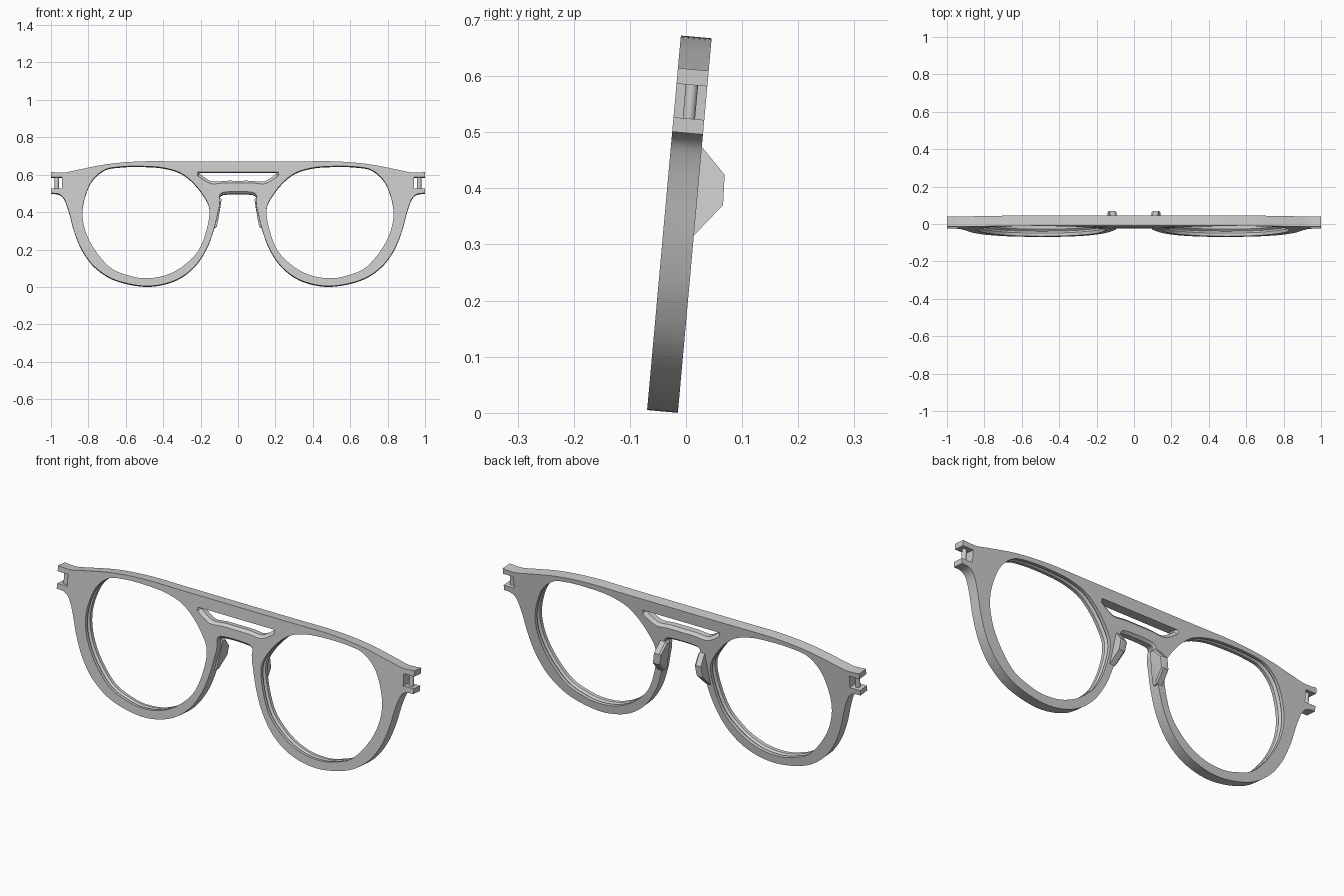
import bpy, bmesh, math
from mathutils import Matrix

if "Cube" in bpy.data.objects:
    bpy.data.objects.remove(bpy.data.objects["Cube"])

T = 0.055  # frame thickness
TILT = Matrix.Translation((0, -0.07, -0.003)) @ Matrix.Rotation(math.radians(-5.15), 4, 'X')


def smooth(pts, closed=False, n=6):
    """Catmull-Rom curve through 2D points."""
    out, m = [], len(pts)
    get = (lambda i: pts[i % m]) if closed else (lambda i: pts[max(0, min(m - 1, i))])
    for i in range(m if closed else m - 1):
        a, b, c, d = (get(i + k) for k in (-1, 0, 1, 2))
        for s in range(n):
            t = s / n
            out.append(tuple(0.5 * (2 * b[k] + (c[k] - a[k]) * t
                       + (2 * a[k] - 5 * b[k] + 4 * c[k] - d[k]) * t * t
                       + (3 * b[k] - a[k] - 3 * c[k] + d[k]) * t ** 3) for k in (0, 1)))
    return out if closed else out + [pts[-1]]


def loft(name, rings):
    """Capped solid through rings of 3D points."""
    bm = bmesh.new()
    vr = [[bm.verts.new(p) for p in r] for r in rings]
    n = len(vr[0])
    for a, b in zip(vr, vr[1:]):
        for i in range(n):
            j = (i + 1) % n
            bm.faces.new((a[i], a[j], b[j], b[i]))
    bm.faces.new(vr[0])
    bm.faces.new(vr[-1])
    bmesh.ops.recalc_face_normals(bm, faces=bm.faces[:])
    me = bpy.data.meshes.new(name)
    bm.to_mesh(me)
    bm.free()
    ob = bpy.data.objects.new(name, me)
    bpy.context.collection.objects.link(ob)
    return ob


def at(pts, y):
    return [(x, y, z) for x, z in pts]


def activate(ob):
    bpy.ops.object.select_all(action='DESELECT')
    ob.select_set(True)
    bpy.context.view_layer.objects.active = ob


def finish(ob):
    ob.matrix_world = TILT @ ob.matrix_world
    activate(ob)
    bpy.ops.object.shade_smooth_by_angle(angle=math.radians(30))


# Outer silhouette, right half
brow = [(0, .677), (.3, .677), (.52, .677), (.7, .662), (.86, .631), (.93, .617), (1, .62)]
rim = [(1, .506), (.965, .504), (.938, .488), (.92, .455), (.902, .4), (.875, .3), (.833, .2),
       (.765, .11), (.655, .04), (.49, .008), (.345, .035), (.24, .105), (.17, .205), (.13, .31),
       (.108, .4), (.097, .45), (.1, .48), (.083, .498), (.04, .503), (0, .504)]
half = smooth(brow) + smooth(rim)
outline = half + [(-x, z) for x, z in half[-2:0:-1]]
arch = [(x, z + .012) if abs(x) < .115 and .44 < z < .52 else (x, z) for x, z in outline]
frame = loft("frame_front", [at(arch, 0), at(outline, .012), at(outline, T - .012), at(arch, T)])

# Lens openings with an inner groove, and temple hinge notches
lens = smooth([(.152, .40), (.192, .505), (.285, .602), (.39, .641), (.51, .651), (.63, .648),
               (.72, .628), (.794, .55), (.832, .40), (.794, .25), (.69, .113), (.58, .063),
               (.49, .05), (.39, .065), (.29, .118), (.2, .22)], True)
groove = [(.49 + (x - .49) * 1.028, .355 + (z - .355) * 1.028) for x, z in lens]
notch = [(.942, .532), (1.1, .532), (1.1, .592), (.942, .592)]
cutters = []
for s in (1, -1):
    m = lambda pts, y: [(x * s, y, z) for x, z in pts]
    cutters.append(loft("lens_cutter", [m(lens, -.02), m(lens, .017), m(groove, .0275),
                                        m(lens, .038), m(lens, .08)]))
    cutters.append(loft("notch_cutter", [m(notch, -.02), m(notch, .08)]))

# Slot between brow bar and bridge, flared to round the bridge
slot_half = smooth([(0, .574), (.07, .574), (.13, .569), (.165, .583), (.205, .612)], n=4) + [(.205, .619)]
slot = [(-x, z) for x, z in slot_half[:0:-1]] + slot_half
flare = [(x * 1.05, z - .013 if z < .615 else z) for x, z in slot]
cutters.append(loft("slot_cutter", [at(flare, -.01), at(flare, 0), at(slot, .014),
                                    at(slot, T - .014), at(flare, T), at(flare, T + .01)]))

for c in cutters:
    mod = frame.modifiers.new("cut", 'BOOLEAN')
    mod.operation, mod.solver, mod.object = 'DIFFERENCE', 'EXACT', c
    activate(frame)
    bpy.ops.object.modifier_apply(modifier=mod.name)
for c in cutters:
    bpy.data.objects.remove(c)
finish(frame)

# Nose pads and hinge pins
pad = [(.03, .485), (.054, .485), (.1, .438), (.102, .384), (.054, .324), (.03, .324)]
for s, side in ((1, "right"), (-1, "left")):
    rings = []
    for x, k in ((.098, .88), (.106, 1), (.134, 1)):
        rings.append([(s * (x + (.42 - z) * .15), .03 + (y - .03) * (.6 + .4 * k), .405 + (z - .405) * k)
                      for y, z in pad])
    finish(loft("nose_pad_" + side, rings))
    bpy.ops.mesh.primitive_cylinder_add(vertices=20, radius=.011, depth=.07, location=(s * .969, T / 2, .562))
    pin = bpy.context.object
    pin.name = "hinge_pin_" + side
    bpy.context.view_layer.update()
    finish(pin)
